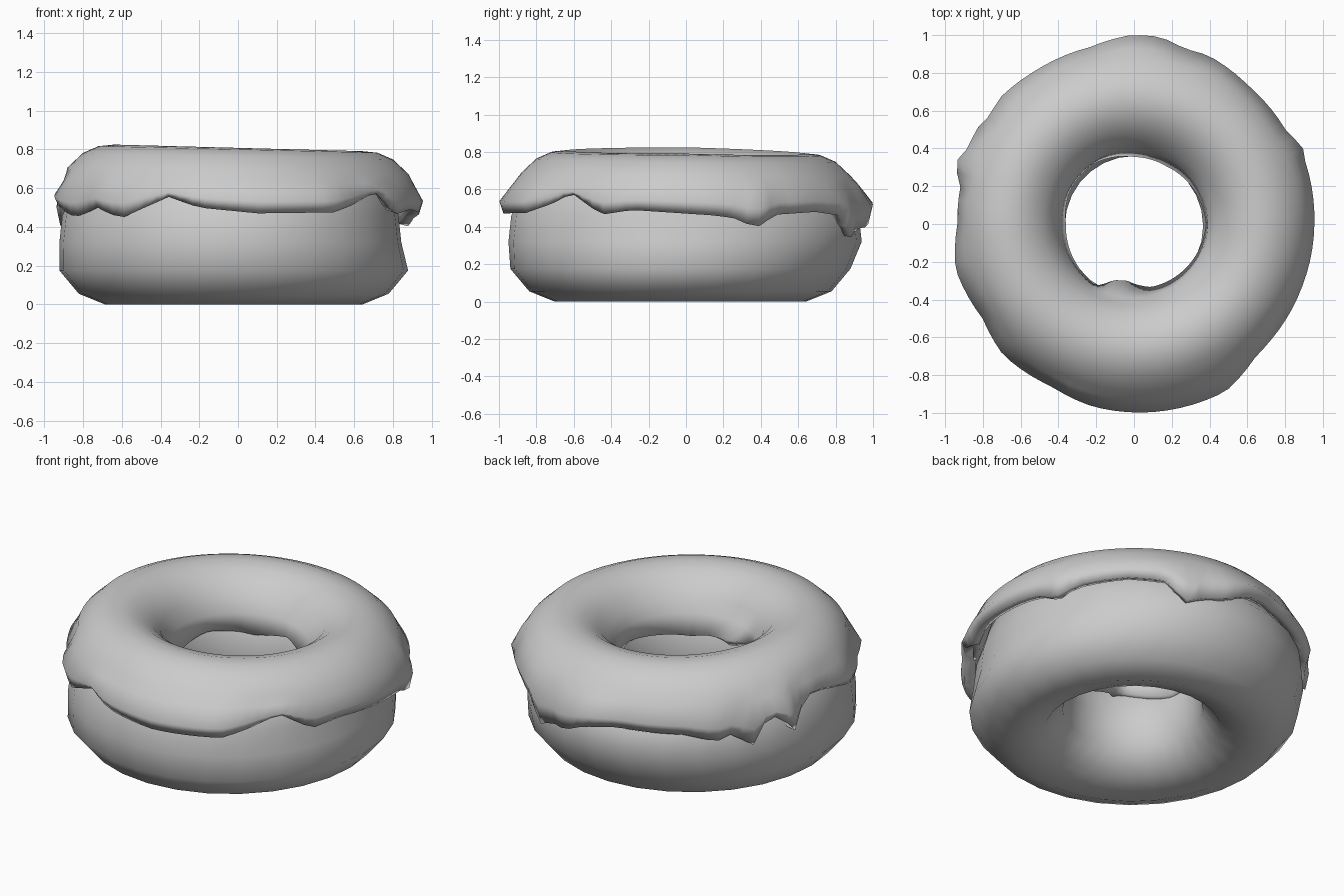
import bpy, bmesh, math

if "Cube" in bpy.data.objects:
    bpy.data.objects.remove(bpy.data.objects["Cube"])

def material(name, c):
    m = bpy.data.materials.new(name)
    m.diffuse_color = (c, c, c, 1)
    m.use_nodes = True
    m.node_tree.nodes["Principled BSDF"].inputs["Base Color"].default_value = m.diffuse_color
    return m

GREY = material("plain grey", 0.6)

def lookup(table, deg):
    """Linear interpolation in a closed (angle, value) table."""
    deg = deg % 360
    pts = sorted((a % 360, v) for a, v in table)
    pts = [(pts[-1][0] - 360, pts[-1][1])] + pts + [(pts[0][0] + 360, pts[0][1])]
    for (a, va), (b, vb) in zip(pts, pts[1:]):
        if a <= deg <= b:
            return va + (vb - va) * (deg - a) / max(b - a, 1e-6)

def ring_mesh(name, segments, section, closed):
    """Sweep an angle-dependent cross-section round the z axis."""
    bm = bmesh.new()
    rings = [[bm.verts.new(p) for p in section(360 * i / segments)] for i in range(segments)]
    n = len(rings[0])
    for i in range(segments):
        a, b = rings[i], rings[(i + 1) % segments]
        for j in range(n if closed else n - 1):
            k = (j + 1) % n
            bm.faces.new((a[j], b[j], b[k], a[k]))
    bmesh.ops.recalc_face_normals(bm, faces=bm.faces)
    if not closed:
        # open sheet: make the upper side face outwards
        top = max(bm.faces, key=lambda f: f.calc_center_median().z)
        if top.normal.z < 0:
            bmesh.ops.reverse_faces(bm, faces=bm.faces)
    me = bpy.data.meshes.new(name)
    bm.to_mesh(me)
    bm.free()
    me.materials.append(GREY)
    me.polygons.foreach_set("use_smooth", [True] * len(me.polygons))
    ob = bpy.data.objects.new(name, me)
    bpy.context.collection.objects.link(ob)
    return ob

# Dough: slightly off-centre ring with a flat underside
DOUGH = [(0.665, 0), (0.80, 0.055), (0.90, 0.175), (0.90, 0.32), (0.885, 0.46),
         (0.80, 0.64), (0.65, 0.73), (0.51, 0.67), (0.41, 0.53), (0.366, 0.36),
         (0.385, 0.18), (0.485, 0.05)]

def dough_section(deg):
    t = math.radians(deg)
    c, s = math.cos(t), math.sin(t)
    pts = []
    for r, z in DOUGH:
        upper = r > 0.85 and z > 0.25
        if upper:                       # waist on the right, fuller front and back
            r += 0.035 * s * s - 0.035 * max(c, 0) ** 2
        off = (-0.022, -0.005 if upper else -0.03) if r > 0.6 else (0.0, -0.01)
        pts.append((r * c + off[0], r * s * 1.01 + off[1], z))
    return pts

ring_mesh("dough", 28, dough_section, True)

# Icing: outer hem height and radius by angle, with drips
HEM = [(-154, .45), (-140, .50), (-129, .445), (-112, .555), (-102, .50), (-84, .47),
       (-60, .475), (-50, .52), (-41, .58), (-29, .465), (-18, .49), (10, .46),
       (16, .445), (23, .395), (31, .465), (48, .48), (60, .46), (68, .345), (75, .39),
       (82, .40), (90, .46), (100, .485), (125, .475), (135, .43), (140, .46), (149, .37),
       (153, .54), (158, .51), (165, .39), (170, .57), (178, .56), (190, .52)]
WIDTH = [(0, .955), (20, .965), (24, .98), (32, .945), (50, .95), (66, .975), (74, .965),
         (82, 1.0), (91, 1.0), (104, .965), (122, .965), (137, .975), (143, .955),
         (149, .975), (155, .965), (161, 1.0), (168, .94), (180, .935), (194, .975),
         (212, .945), (225, .98), (243, .965), (257, .99), (274, 1.0), (299, 1.01),
         (312, .955), (318, .95), (340, .95)]
HOLE = [(0, .38), (30, .365), (60, .35), (90, .355), (125, .385), (155, .38), (180, .36),
        (215, .37), (238, .385), (250, .315), (262, .30), (285, .345), (320, .36)]
HOLE_Z = [(0, .50), (40, .46), (75, .52), (110, .47), (150, .50), (200, .45), (250, .52), (300, .47)]

def icing_section(deg):
    t = math.radians(deg)
    c, s = math.cos(t), math.sin(t)
    w, hem = lookup(WIDTH, deg), lookup(HEM, deg)
    h, hz = lookup(HOLE, deg), lookup(HOLE_Z, deg)
    # left side sits a little higher, back a little lower
    lift = -0.017 * c - 0.018 * max(s, 0)
    prof = [(w - 0.02, hem), (w, hem + (0.61 - hem) * 0.45),
            (0.935 * 0.5 + w * 0.46, 0.63 + lift * 0.5), (0.88, 0.69 + lift),
            (0.80, 0.765 + lift), (0.72, 0.80 + lift), (0.64, 0.808 + lift),
            (0.56, 0.785 + lift), (0.485, 0.735 + lift), (0.43, 0.67 + lift),
            (0.39, 0.59), (h, hz)]
    return [(r * c, r * s, z) for r, z in prof]

icing = ring_mesh("icing", 90, icing_section, False)
mod = icing.modifiers.new("thickness", 'SOLIDIFY')
mod.thickness = 0.065
mod.offset = -1
